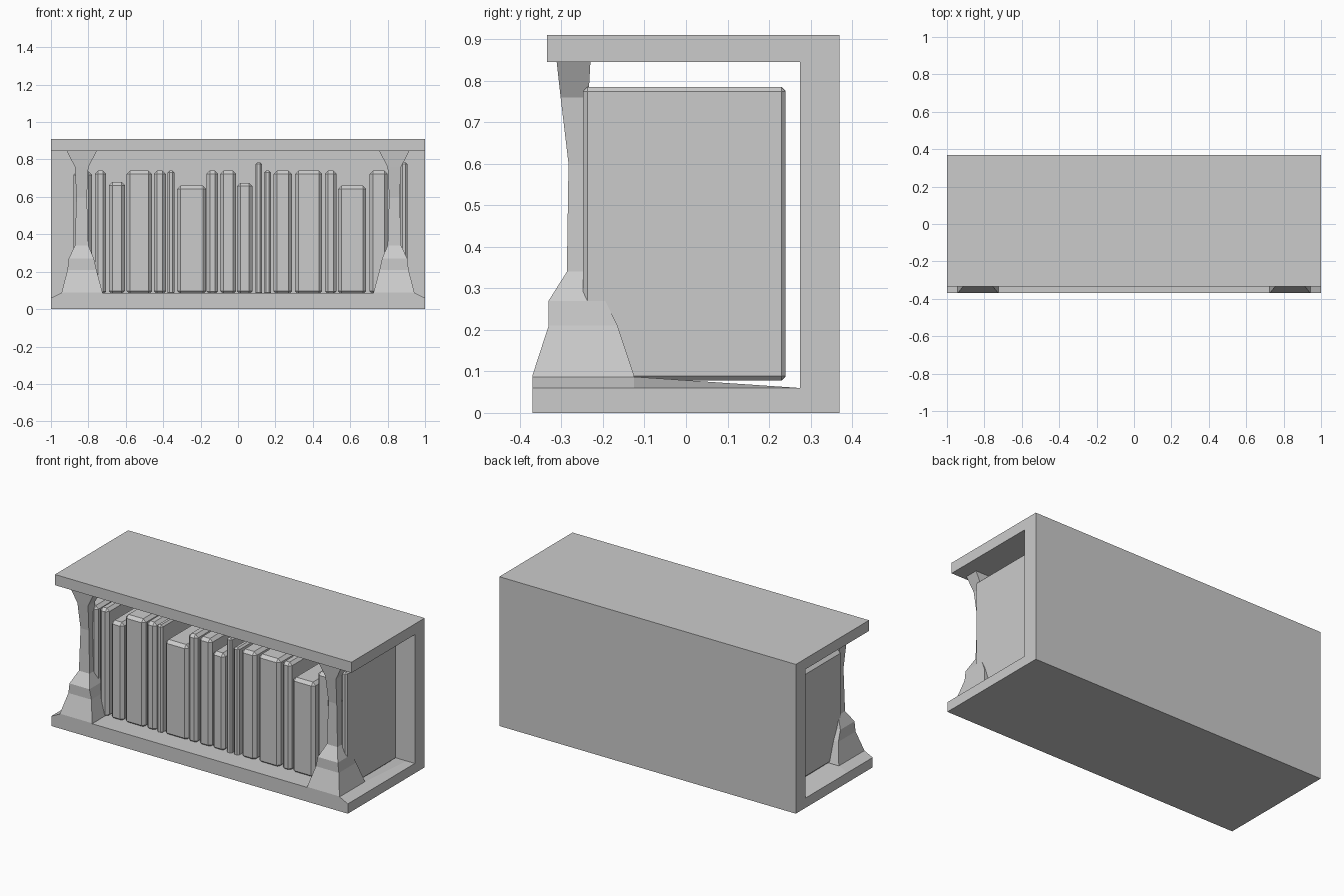
import bpy, bmesh

if "Cube" in bpy.data.objects:
    bpy.data.objects.remove(bpy.data.objects["Cube"])


def finish(bm, name):
    bmesh.ops.recalc_face_normals(bm, faces=bm.faces)
    me = bpy.data.meshes.new(name)
    bm.to_mesh(me)
    bm.free()
    ob = bpy.data.objects.new(name, me)
    bpy.context.scene.collection.objects.link(ob)
    return ob


def loft(bm, rings):
    """Skin a list of equal-length point loops and cap both ends."""
    loops = [[bm.verts.new(p) for p in r] for r in rings]
    for a, b in zip(loops, loops[1:]):
        n = len(a)
        for i in range(n):
            bm.faces.new((a[i], a[(i + 1) % n], b[(i + 1) % n], b[i]))
    bm.faces.new(loops[0])
    bm.faces.new(loops[-1])


def box(name, x0, x1, y0, y1, z0, z1, bevel=0.0):
    bm = bmesh.new()
    loft(bm, [[(x0, y0, z), (x1, y0, z), (x1, y1, z), (x0, y1, z)] for z in (z0, z1)])
    if bevel:
        bmesh.ops.bevel(bm, geom=bm.edges[:], offset=bevel, segments=1,
                        affect='EDGES', profile=0.5)
    return finish(bm, name)


# Case: top board and L-shaped back with it, one extruded profile
bm = bmesh.new()
profile = [(-0.335, 0.845), (0.275, 0.845), (0.275, 0.0), (0.37, 0.0),
           (0.37, 0.91), (-0.335, 0.91)]
loft(bm, [[(x, y, z) for y, z in profile] for x in (-1, 1)])
finish(bm, "top_and_back_panel")

# Base: floor falls toward the back, front corners drop at both ends
bm = bmesh.new()
rings = []
for x, h in ((-1, 0.06), (-0.945, 0.087), (0.945, 0.087), (1, 0.06)):
    section = [(-0.37, 0), (-0.37, h), (-0.125, h), (0.275, 0.06), (0.275, 0)]
    rings.append([(x, y, z) for y, z in section])
loft(bm, rings)
finish(bm, "base")

# Flared front posts: z, x min, x max, y front, y back
post = [(0.05, 0.722, 0.955, -0.37, -0.125),
        (0.09, 0.725, 0.943, -0.37, -0.125),
        (0.21, 0.757, 0.912, -0.331, -0.165),
        (0.27, 0.770, 0.905, -0.331, -0.195),
        (0.34, 0.800, 0.872, -0.287, -0.22),
        (0.60, 0.808, 0.864, -0.283, -0.235),
        (0.76, 0.800, 0.872, -0.302, -0.235),
        (0.85, 0.752, 0.918, -0.312, -0.23)]
bm = bmesh.new()
loft(bm, [[(a, f, z), (b, f, z), (b, k, z), (a, k, z)] for z, a, b, f, k in post])
posts = finish(bm, "front_posts")
posts.modifiers.new("Mirror", 'MIRROR')

# Row of chamfered books: left edge, right edge, top
books = [(-.88, -.78, .735), (-.765, -.705, .74), (-.69, -.605, .68), (-.595, -.46, .74),
         (-.45, -.385, .74), (-.377, -.34, .74), (-.325, -.17, .66), (-.168, -.107, .74),
         (-.095, -.01, .74), (-.005, .077, .675), (.093, .128, .785), (.14, .177, .74),
         (.19, .288, .74), (.305, .45, .74), (.465, .527, .74), (.535, .685, .66),
         (.703, .80, .74), (.868, .905, .785)]
for i, (a, b, top) in enumerate(books, 1):
    box(f"book_{i:02d}", a, b, -0.248, 0.24, 0.078, top, min(0.018, (b - a) * 0.28))
